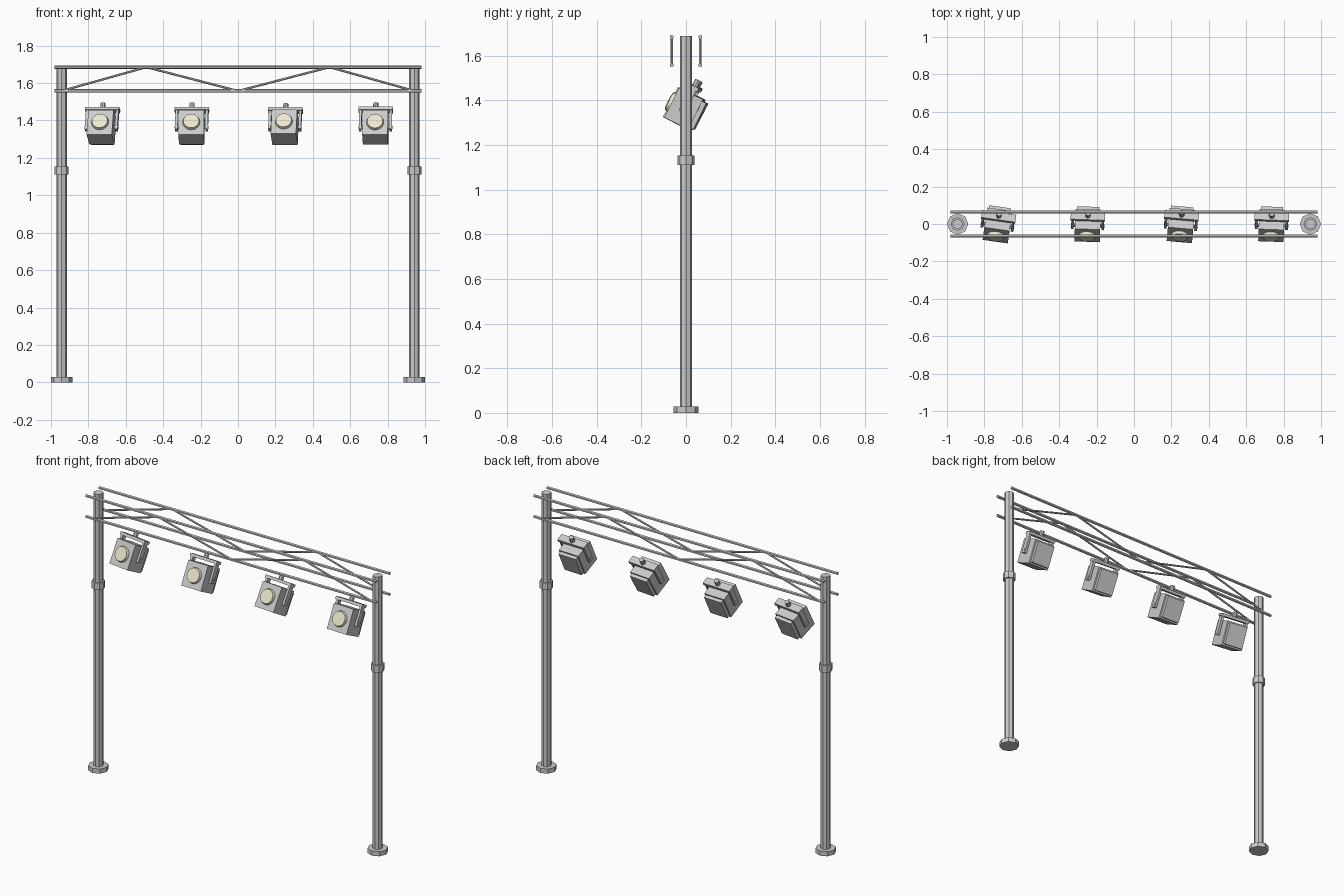
import bpy, bmesh
from math import radians
from mathutils import Matrix, Vector

if "Cube" in bpy.data.objects:
    bpy.data.objects.remove(bpy.data.objects["Cube"])

cream = bpy.data.materials.new("lens_cream")
cream.diffuse_color = (0.85, 0.8, 0.62, 1)
cream.use_nodes = True
cream.node_tree.nodes["Principled BSDF"].inputs["Base Color"].default_value = cream.diffuse_color


def finish(name, bm, matrix=Matrix(), mat=None):
    bmesh.ops.recalc_face_normals(bm, faces=bm.faces)
    me = bpy.data.meshes.new(name)
    bm.to_mesh(me)
    bm.free()
    ob = bpy.data.objects.new(name, me)
    ob.matrix_world = matrix
    bpy.context.collection.objects.link(ob)
    if mat:
        me.materials.append(mat)
    return ob


def rod(name, a, b, r, sides=8, matrix=Matrix(), r2=None, mat=None):
    """Capped cylinder or cone from a to b."""
    a, b = Vector(a), Vector(b)
    d = b - a
    m = Matrix.Translation((a + b) / 2) @ d.to_track_quat('Z', 'Y').to_matrix().to_4x4()
    bm = bmesh.new()
    bmesh.ops.create_cone(bm, cap_ends=True, segments=sides, radius1=r,
                          radius2=r if r2 is None else r2, depth=d.length, matrix=m)
    return finish(name, bm, matrix, mat)


def box(name, centre, size, matrix=Matrix(), bevel=0.0):
    bm = bmesh.new()
    bmesh.ops.create_cube(bm, size=1, matrix=Matrix.Translation(centre) @ Matrix.Diagonal((*size, 1)))
    if bevel:
        bmesh.ops.bevel(bm, geom=bm.edges[:], offset=bevel, segments=1, affect='EDGES')
    return finish(name, bm, matrix)


# Upright posts with feet and clamp collars
for side, x in (("left", -0.943), ("right", 0.943)):
    rod(side + "_post", (x, 0, 0), (x, 0, 1.69), 0.028)
    rod(side + "_foot", (x, 0, 0), (x, 0, 0.028), 0.057)
    rod(side + "_collar", (x, 0, 1.11), (x, 0, 1.153), 0.037)

# Truss: four chords and zigzag bracing on both faces
LOW, HIGH = 1.558, 1.685
zigzag = [(-0.943, LOW), (-0.49, HIGH), (0, LOW), (0.49, HIGH), (0.943, LOW)]
for face, y in (("front", -0.064), ("back", 0.064)):
    for level, z in (("lower", LOW), ("upper", HIGH)):
        rod(f"{face}_{level}_chord", (-0.98, y, z), (0.98, y, z), 0.009, 6)
    for (x1, z1), (x2, z2) in zip(zigzag, zigzag[1:]):
        rod(face + "_brace", (x1, y, z1), (x2, y, z2), 0.006, 6)

# Lamps: x position, yaw and upward tilt differ slightly
for x, yaw, tilt in ((-0.73, -8, 27), (-0.248, -2, 27), (0.25, -5, 30), (0.735, -2, 26)):
    m = (Matrix.Translation((x, -0.008, 1.364)) @ Matrix.Rotation(radians(yaw), 4, 'Z')
         @ Matrix.Rotation(radians(-tilt), 4, 'X'))
    box("lamp_housing", (0, 0, 0), (0.136, 0.12, 0.148), m)
    box("lamp_back_cover", (0, 0.069, 0), (0.118, 0.022, 0.13), m)
    rod("lamp_lens", (0, -0.058, 0), (0, -0.076, 0), 0.047, 16, m, 0.042, cream)
    # Yoke: crossbar, side arms and hanging knob
    box("yoke_bar", (0, 0, 0.103), (0.184, 0.044, 0.017), m)
    for s in (-1, 1):
        box("yoke_arm", (s * 0.081, 0, 0.042), (0.014, 0.032, 0.12), m)
        rod("yoke_pivot", (s * 0.06, 0, 0), (s * 0.09, 0, 0), 0.01, 8, m)
    rod("hanging_knob", (0, 0, 0.108), (0, 0, 0.142), 0.014, 8, m)
